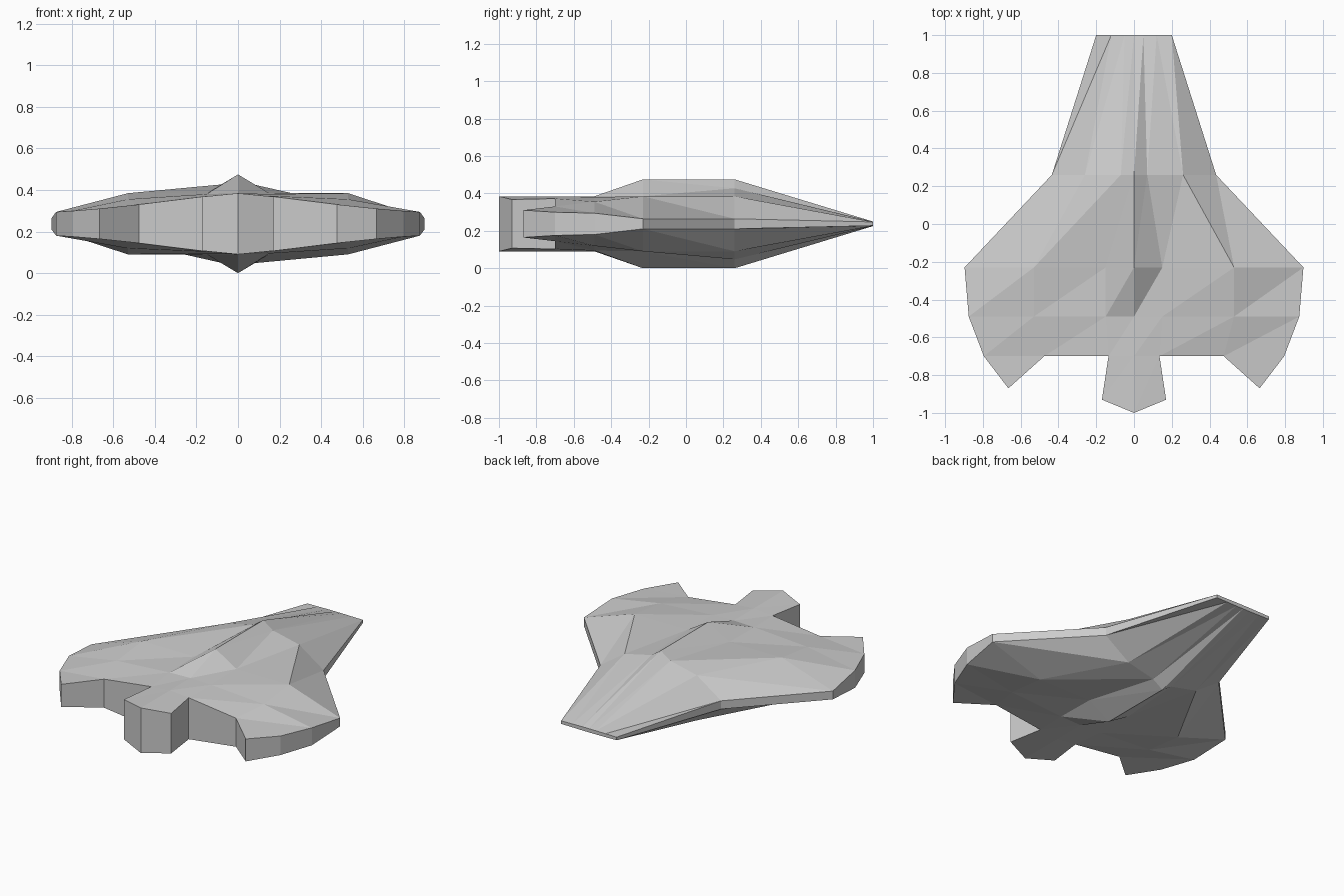
import bpy
import bmesh

cube = bpy.data.objects.get("Cube")
if cube:
    bpy.data.objects.remove(cube, do_unlink=True)

MID = 0.2375  # height of the waterline that separates upper and lower shells

# Half-hull stations from nose to tail: (y, [(x, height above waterline), ...])
stations = [
    (1.00, [(0, .012), (.05, .012), (.12, .011), (.20, .010)]),
    (0.26, [(0, MID), (.07, .190), (.26, .147), (.435, .027)]),
    (-.23, [(0, MID), (.15, .147), (.53, .147), (.897, .027)]),
    (-.49, [(0, .147), (.15, .143), (.53, .118), (.875, .057)]),
    (-.70, [(0, .147), (.135, .135), (.475, .093), (.795, .062)]),
]
grid = [[(x, y, h) for x, h in pts] for y, pts in stations]
wing_tip = (.665, -.87, .073)
tail_centre, tail_corner = (0, -1, .147), (.17, -.93, .130)

bm = bmesh.new()
verts = {}


def vert(p):
    """Return the shared vertex at p."""
    key = tuple(round(c, 4) for c in p)
    if key not in verts:
        verts[key] = bm.verts.new(key)
    return verts[key]


def half_triangles(side):
    """Triangles of one upper half; the crease direction follows the side."""
    quads = [(grid[r][c], grid[r][c + 1], grid[r + 1][c + 1], grid[r + 1][c])
             for r in range(len(grid) - 1) for c in range(3)]
    quads.append((grid[-1][0], grid[-1][1], tail_corner, tail_centre))
    tris = [(grid[-1][2], grid[-1][3], wing_tip)]
    for a, b, c, d in quads:
        tris += [(a, b, d), (b, c, d)] if side > 0 else [(a, b, c), (a, c, d)]
    return [[(side * x, y, h) for x, y, h in t] for t in tris]


# Upper shell and its half-turned copy as the lower shell
for side in (1, -1):
    for tri in half_triangles(side):
        bm.faces.new([vert(p) for p in tri])
        bm.faces.new([vert((-x, y, -h)) for x, y, h in tri])

# Rim walls joining the two shells
rim = [e for e in bm.edges if e.is_boundary and e.verts[0].co.z > 0]
for edge in rim:
    a, b = edge.verts
    below = [vert((v.co.x, v.co.y, -v.co.z)) for v in (b, a)]
    bm.faces.new([a, b] + below)

bmesh.ops.recalc_face_normals(bm, faces=bm.faces)
bmesh.ops.translate(bm, verts=bm.verts, vec=(0, 0, MID))

mesh = bpy.data.meshes.new("hull")
bm.to_mesh(mesh)
bm.free()
hull = bpy.data.objects.new("hull", mesh)
bpy.context.scene.collection.objects.link(hull)

# Plain grey finish
grey = bpy.data.materials.new("light grey")
grey.use_nodes = True
colour = (.6, .6, .6, 1)
grey.diffuse_color = colour
grey.node_tree.nodes["Principled BSDF"].inputs["Base Color"].default_value = colour
mesh.materials.append(grey)
